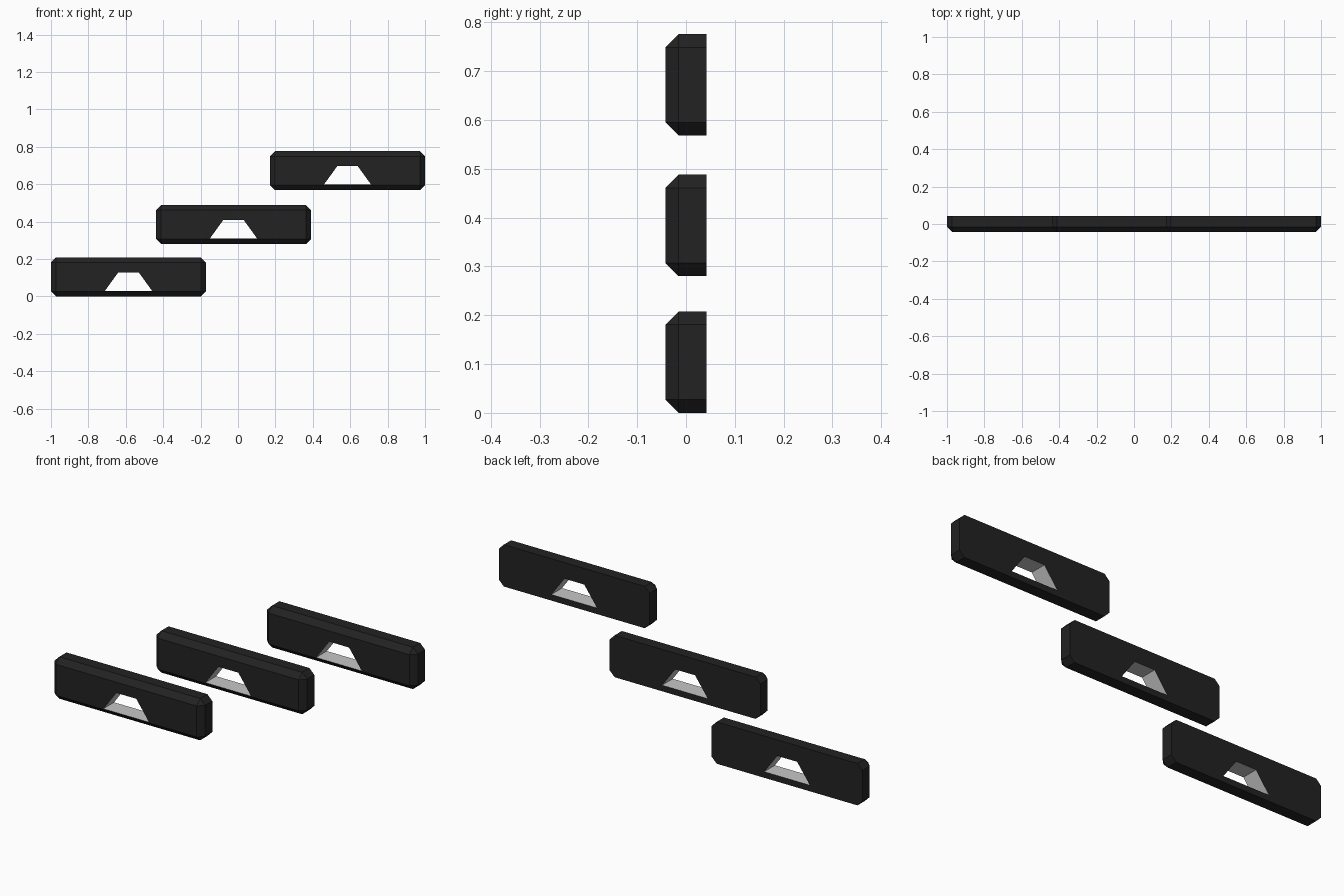
import bpy, bmesh

if "Cube" in bpy.data.objects:
    bpy.data.objects.remove(bpy.data.objects["Cube"])

W, D, H, CH = 0.829, 0.084, 0.208, 0.027
HOLE = [(-0.126, 0.03), (0.126, 0.03), (0.055, 0.128), (-0.055, 0.128)]


def material(name, rgb):
    m = bpy.data.materials.new(name)
    m.diffuse_color = (*rgb, 1)
    m.use_nodes = True
    m.node_tree.nodes["Principled BSDF"].inputs["Base Color"].default_value = m.diffuse_color
    return m


black = material("black", (0.016, 0.016, 0.016))
grey = material("light grey", (0.57, 0.57, 0.57))


def add_object(name, bm):
    mesh = bpy.data.meshes.new(name)
    bm.to_mesh(mesh)
    bm.free()
    ob = bpy.data.objects.new(name, mesh)
    bpy.context.collection.objects.link(ob)
    return ob


# bar block, chamfered everywhere except around the flat back
bm = bmesh.new()
bmesh.ops.create_cube(bm, size=1)
for v in bm.verts:
    v.co = (v.co.x * W, v.co.y * D, (v.co.z + 0.5) * H)
edges = [e for e in bm.edges if not all(v.co.y > 0 for v in e.verts)]
bmesh.ops.bevel(bm, geom=edges, offset=CH, offset_type='OFFSET', segments=1,
                profile=0.5, affect='EDGES')
bar = add_object("lower_bar", bm)

# trapezoid cutter for the opening
bm = bmesh.new()
face = bm.faces.new([bm.verts.new((x, -0.1, z)) for x, z in HOLE])
ext = bmesh.ops.extrude_face_region(bm, geom=[face])
bmesh.ops.translate(bm, vec=(0, 0.2, 0),
                    verts=[g for g in ext["geom"] if isinstance(g, bmesh.types.BMVert)])
bmesh.ops.recalc_face_normals(bm, faces=bm.faces)
cutter = add_object("opening_cutter", bm)
cutter.hide_render = True

# cut the opening through and bake the result
mod = bar.modifiers.new("opening", 'BOOLEAN')
mod.operation = 'DIFFERENCE'
mod.solver = 'EXACT'
mod.object = cutter
dg = bpy.context.evaluated_depsgraph_get()
mesh = bpy.data.meshes.new_from_object(bar.evaluated_get(dg))
bar.modifiers.clear()
bar.data = mesh
bpy.data.objects.remove(cutter)

# black outside, light grey walls in the opening
mesh.materials.clear()
mesh.materials.append(black)
mesh.materials.append(grey)
for p in mesh.polygons:
    inside = abs(p.center.x) < 0.13 and 0.029 < p.center.z < 0.13
    p.material_index = 1 if inside and abs(p.normal.y) < 0.1 else 0

# three stepped bars
bar.location = (-1 + W / 2, 0, 0)
for name, x, z in [("middle_bar", -0.024, 0.28), ("upper_bar", 1 - W / 2, 0.568)]:
    ob = bpy.data.objects.new(name, mesh)
    ob.location = (x, 0, z)
    bpy.context.collection.objects.link(ob)
